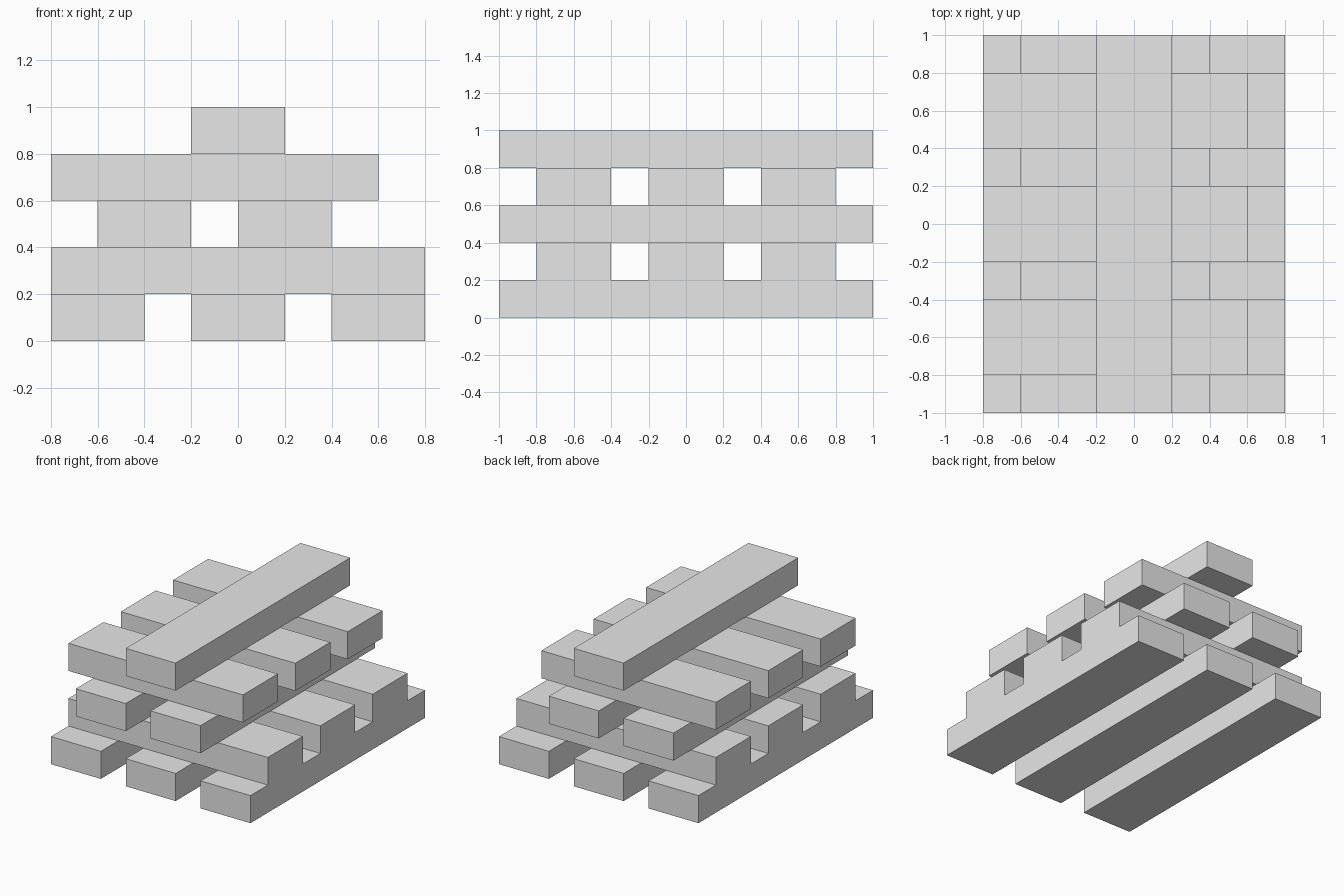
import bpy
import bmesh
from mathutils import Matrix, Vector

# Remove the default cube
if "Cube" in bpy.data.objects:
    bpy.data.objects.remove(bpy.data.objects["Cube"], do_unlink=True)

# Plain grey for every beam
GREY = (0.8, 0.8, 0.8, 1.0)
grey = bpy.data.materials.new("light_grey")
grey.use_nodes = True
grey.diffuse_color = GREY
grey.node_tree.nodes["Principled BSDF"].inputs["Base Color"].default_value = GREY

THICK = 0.2
WIDTH = 0.4


def beam(name, centre, size):
    """Flat-faced rectangular beam with its geometry centred on its origin."""
    bm = bmesh.new()
    bmesh.ops.create_cube(bm, size=1, matrix=Matrix.Diagonal((*size, 1)))
    mesh = bpy.data.meshes.new(name)
    bm.to_mesh(mesh)
    bm.free()
    mesh.materials.append(grey)
    obj = bpy.data.objects.new(name, mesh)
    obj.location = Vector(centre)
    bpy.context.collection.objects.link(obj)


def lengthwise_layer(name, level, xs):
    """Beams running front to back."""
    for i, x in enumerate(xs, 1):
        beam(f"{name}_{i}", (x, 0, (level + 0.5) * THICK), (WIDTH, 2, THICK))


def cross_layer(name, level, x_min, x_max):
    """Three evenly spaced beams running side to side."""
    for i, y in enumerate((-0.6, 0, 0.6), 1):
        beam(f"{name}_{i}", ((x_min + x_max) / 2, y, (level + 0.5) * THICK),
             (x_max - x_min, WIDTH, THICK))


# Stack of alternating layers, from the ground up
lengthwise_layer("base_beam", 0, (-0.6, 0, 0.6))
cross_layer("lower_cross_beam", 1, -0.8, 0.8)
lengthwise_layer("middle_beam", 2, (-0.4, 0.2))
cross_layer("upper_cross_beam", 3, -0.8, 0.6)
lengthwise_layer("top_beam", 4, (0,))
